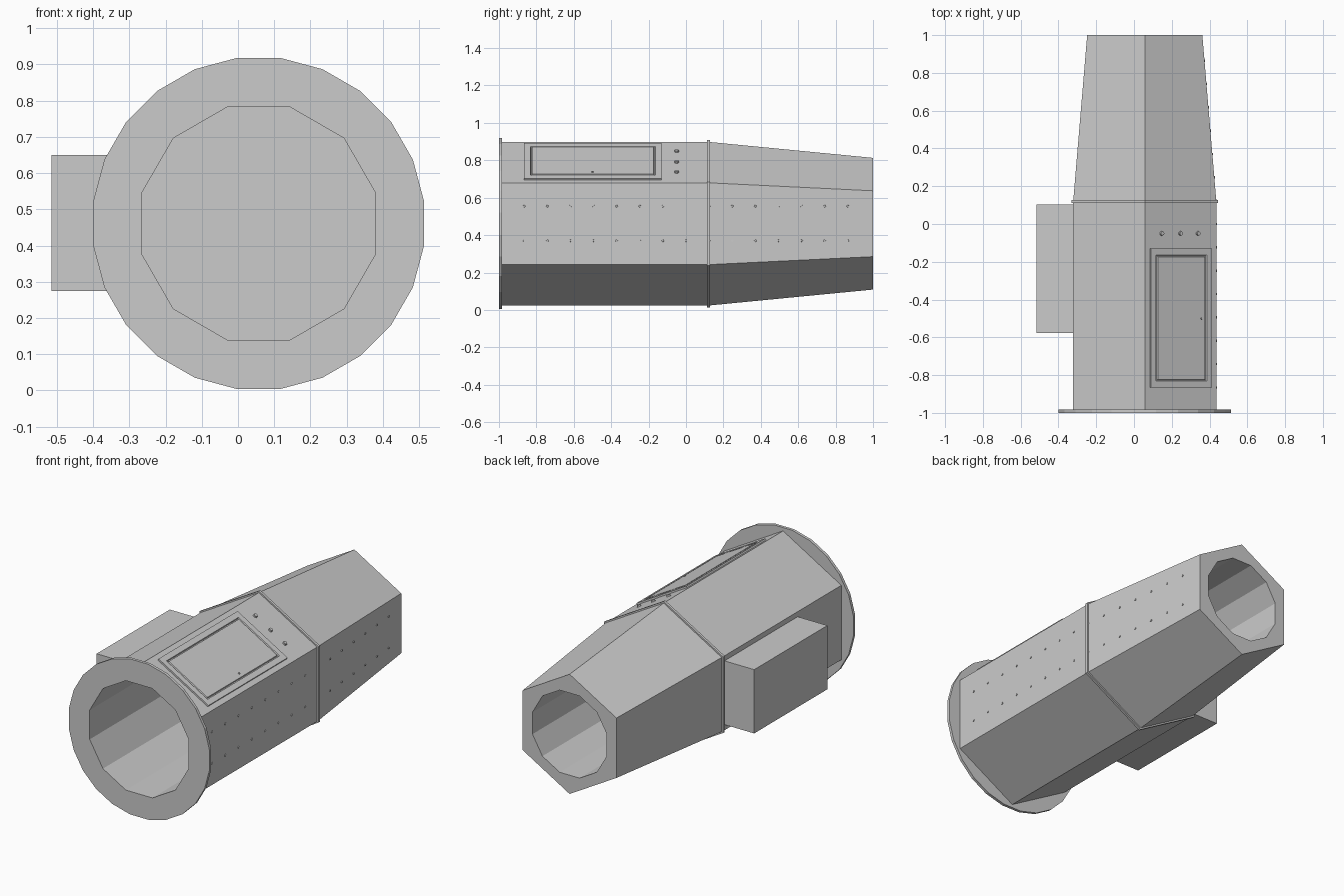
import bpy, bmesh
from math import pi, cos, sin, sqrt
from mathutils import Matrix, Vector

if "Cube" in bpy.data.objects:
    bpy.data.objects.remove(bpy.data.objects["Cube"])

CX, CZ = 0.057, 0.461          # axis of the housing, running along y
R_BODY, R_TAIL = 0.4375, 0.352  # hexagon corner radii
Y_JOINT = 0.12
K = sqrt(3) / 2


def finish(name, bm):
    bmesh.ops.recalc_face_normals(bm, faces=bm.faces)
    mesh = bpy.data.meshes.new(name)
    bm.to_mesh(mesh)
    bm.free()
    ob = bpy.data.objects.new(name, mesh)
    bpy.context.collection.objects.link(ob)
    return ob


def loft(name, sections, n, phase):
    """Closed n-sided solid through (y, corner radius) sections."""
    bm = bmesh.new()
    rings = []
    for y, r in sections:
        angles = [phase + 2 * pi * i / n for i in range(n)]
        rings.append([bm.verts.new((CX + r * cos(a), y, CZ + r * sin(a))) for a in angles])
    for a, b in zip(rings, rings[1:]):
        for i in range(n):
            j = (i + 1) % n
            bm.faces.new((a[i], a[j], b[j], b[i]))
    bm.faces.new(rings[0])
    bm.faces.new(rings[-1])
    return finish(name, bm)


def cut(target, cutter):
    mod = target.modifiers.new("bore", 'BOOLEAN')
    mod.operation = 'DIFFERENCE'
    mod.solver = 'EXACT'
    mod.object = cutter
    bpy.context.view_layer.objects.active = target
    bpy.ops.object.modifier_apply(modifier=mod.name)


def studs(name, places, radius, height, sides):
    """Short cylinders, each placed by a matrix whose z axis is the face normal."""
    bm = bmesh.new()
    for m in places:
        bmesh.ops.create_cone(bm, cap_ends=True, segments=sides, radius1=radius,
                              radius2=radius * 0.8, depth=height, matrix=m)
    return finish(name, bm)


# Hexagonal housing with tapered tail, and round front flange
housing = loft("housing", [(-0.985, R_BODY), (Y_JOINT, R_BODY), (1.0, R_TAIL)], 6, pi / 2)
flange = loft("front_flange", [(-1.0, 0.461), (-0.983, 0.461)], 24, pi / 24)

# Twelve-sided bores from both ends, leaving a bulkhead between
front_bore = loft("front_bore_cutter", [(-1.1, 0.333), (0.10, 0.333)], 12, pi / 12)
rear_bore = loft("rear_bore_cutter", [(0.14, 0.25), (1.1, 0.25)], 12, pi / 12)
cut(housing, front_bore)
cut(housing, rear_bore)
cut(flange, front_bore)
for c in (front_bore, rear_bore):
    bpy.data.objects.remove(c)

# Thin collar over the joint (open ring, so it does not fill the inside)
collar = loft("joint_collar", [(0.112, 0.447), (0.127, 0.447)], 6, pi / 2)
core = loft("collar_cutter", [(0.05, 0.43), (0.2, 0.43)], 6, pi / 2)
cut(collar, core)
bpy.data.objects.remove(core)

# Equipment box on the left face
bm = bmesh.new()
x0, x1 = -0.515, -0.315
bmesh.ops.create_cube(bm, size=1, matrix=Matrix.Translation(((x0 + x1) / 2, -0.238, 0.4625))
                      @ Matrix.Diagonal((x1 - x0, 0.68, 0.375, 1)))
finish("side_box", bm)

# Frame of the upper right face: x down the slope, y along the body, z outward
apothem = R_BODY * K
slope = Matrix(((K, 0, 0.5, CX + apothem * 0.5),
                (0, 1, 0, 0),
                (-0.5, 0, K, CZ + apothem * K),
                (0, 0, 0, 1)))

# Access door: frame plate with a groove around the inner panel
bm = bmesh.new()
bmesh.ops.create_cube(bm, size=1, matrix=Matrix.Translation((0, -0.498, 0.002))
                      @ Matrix.Diagonal((0.375, 0.735, 0.016, 1)))
top = max(bm.faces, key=lambda f: f.calc_center_median().z)
for thick, depth in ((0.033, 0), (0.003, -0.007), (0.004, 0), (0.003, 0.007)):
    bmesh.ops.inset_region(bm, faces=[top], thickness=thick, depth=depth, use_even_offset=True)
bm.transform(slope)
finish("access_door", bm)
studs("door_knob", [slope @ Matrix.Translation((0.122, -0.5, 0.01))], 0.006, 0.012, 8)

# Three bolts beyond the door
studs("slope_bolts", [slope @ Matrix.Translation((u, -0.05, 0.003)) for u in (-0.115, 0, 0.107)],
      0.013, 0.014, 10)

# Two rows of rivets along the right face, following the taper
places = []
for i in range(15):
    y = -0.865 + 1.73 * i / 14
    t = max(0, (y - Y_JOINT) / (1 - Y_JOINT))
    x = CX + K * (R_BODY + (R_TAIL - R_BODY) * t)
    for z in (0.37, 0.555):
        places.append(Matrix.Translation((x, y, z)) @ Matrix.Rotation(pi / 2, 4, 'Y'))
studs("side_rivets", places, 0.007, 0.008, 8)
